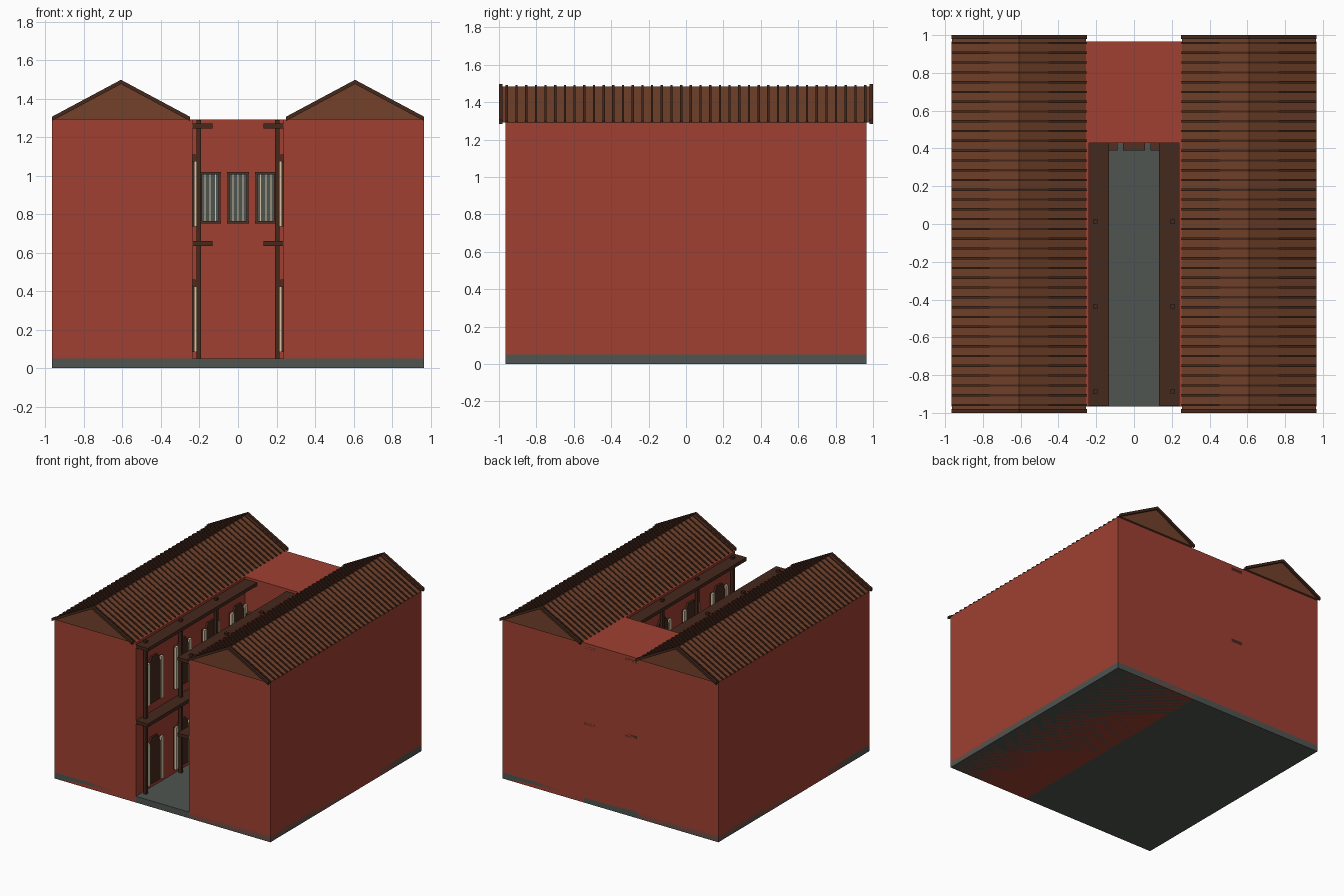
import bpy, bmesh, math

if "Cube" in bpy.data.objects:
    bpy.data.objects.remove(bpy.data.objects["Cube"])


def material(name, rgb):
    m = bpy.data.materials.new(name)
    m.diffuse_color = (*rgb, 1)
    m.use_nodes = True
    m.node_tree.nodes["Principled BSDF"].inputs["Base Color"].default_value = m.diffuse_color
    return m


RED = material("red_plaster", (0.348, 0.051, 0.031))
STONE = material("grey_stone", (0.078, 0.09, 0.082))
ROOF = material("roof_brown", (0.168, 0.053, 0.023))
WOOD = material("dark_wood", (0.06, 0.021, 0.012))
FRAME = material("window_brown", (0.085, 0.029, 0.016))
CREAM = material("cream_trim", (0.66, 0.56, 0.37))


def finish(bm, name, mat):
    bmesh.ops.recalc_face_normals(bm, faces=bm.faces)
    me = bpy.data.meshes.new(name)
    bm.to_mesh(me)
    bm.free()
    me.materials.append(mat)
    ob = bpy.data.objects.new(name, me)
    bpy.context.collection.objects.link(ob)
    return ob


def add_box(bm, x0, x1, y0, y1, z0, z1):
    vs = bmesh.ops.create_cube(bm, size=1)["verts"]
    for v in vs:
        v.co.x = x0 if v.co.x < 0 else x1
        v.co.y = y0 if v.co.y < 0 else y1
        v.co.z = z0 if v.co.z < 0 else z1


def boxes(name, mat, items):
    bm = bmesh.new()
    for b in items:
        add_box(bm, *b)
    return finish(bm, name, mat)


def add_prism(bm, ring_a, ring_b):
    """Closed solid between two matching outlines."""
    a = [bm.verts.new(p) for p in ring_a]
    b = [bm.verts.new(p) for p in ring_b]
    n = len(a)
    bm.faces.new(a)
    bm.faces.new(b[::-1])
    for i in range(n):
        bm.faces.new((a[i], b[i], b[(i + 1) % n], a[(i + 1) % n]))


def add_profile_y(bm, pts, y0, y1):
    add_prism(bm, [(x, y0, z) for x, z in pts], [(x, y1, z) for x, z in pts])


def add_profile_x(bm, pts, x0, x1):
    add_prism(bm, [(x0, y, z) for y, z in pts], [(x1, y, z) for y, z in pts])


def span(side, a, b):
    return tuple(sorted((side * a, side * b)))


W, EAVE, RIDGE = 0.965, 1.292, 1.484    # half width, eave and ridge heights
COURT, BACK = 0.237, 0.43               # courtyard half width and rear wall
CX, HALF = 0.608, 0.355                 # roof centre and half span

# ground slab and rear block
boxes("ground_slab", STONE, [(-W, W, -W, W, 0, 0.05)])
boxes("rear_block", RED, [(-0.26, 0.26, BACK, W, 0.04, EAVE)])

# rear windows: wooden surround, shutters and pale bars
frame, pane, bars = [], [], []
for cx in (-0.145, 0, 0.145):
    y0, y1 = 0.392, BACK
    for s in (-1, 1):
        frame.append((*[cx + t for t in span(s, 0.043, 0.055)], y0, y1, 0.757, 1.01))
    for z in (0.752, 1.005):
        frame.append((cx - 0.057, cx + 0.057, y0 - 0.003, y1, z, z + 0.013))
    pane.append((cx - 0.044, cx + 0.044, 0.412, y1, 0.765, 1.005))
    for k in (-0.027, 0, 0.027):
        bars.append((cx + k - 0.0025, cx + k + 0.0025, 0.406, 0.413, 0.765, 1.005))
boxes("rear_window_frames", FRAME, frame)
boxes("rear_window_shutters", STONE, pane)
boxes("rear_window_bars", CREAM, bars)

for side, label in ((-1, "left"), (1, "right")):
    # wing walls, standing on the ground around the slab
    boxes(label + "_wing_walls", RED, [(*span(side, COURT, W), -W, W, 0, EAVE)])

    # gallery decks and posts
    boxes(label + "_gallery_decks", WOOD,
          [(*span(side, 0.132, COURT), -W + 0.002, W, z, z + 0.027) for z in (0.634, 1.245)])
    boxes(label + "_gallery_posts", WOOD,
          [(*span(side, 0.193, 0.216), y - 0.0115, y + 0.0115, 0.045, 1.29)
           for y in (-0.887, -0.437, 0.013)])

    # courtyard openings on both floors: dark panel with angled head, pale jambs
    panels, jambs = bmesh.new(), bmesh.new()
    for base in (0.085, 0.735):
        for cy in (-0.745, -0.385, -0.025, 0.325):
            head = [(cy - 0.072, base), (cy + 0.072, base), (cy + 0.072, base + 0.31),
                    (cy + 0.035, base + 0.375), (cy - 0.035, base + 0.375), (cy - 0.072, base + 0.31)]
            add_profile_x(panels, head, side * 0.222, side * (COURT + 0.005))
            for s in (-1, 1):
                yy = sorted((cy + s * 0.07, cy + s * 0.1))
                add_box(jambs, *span(side, 0.212, COURT - 0.009), *yy, base, base + 0.34)
                add_box(panels, *span(side, COURT - 0.01, COURT + 0.005), *yy, base, base + 0.34)
    finish(panels, label + "_opening_panels", WOOD)
    finish(jambs, label + "_opening_jambs", CREAM)

    # gable roof body
    c = side * CX
    bm = bmesh.new()
    add_profile_y(bm, [(c - HALF, EAVE), (c + HALF, EAVE), (c, RIDGE)], -0.982, 0.982)
    finish(bm, label + "_roof", ROOF)

    def chevron(t_low, t_high):
        o = HALF + 0.004
        return [(c - o, EAVE + t_low), (c, RIDGE + t_low), (c + o, EAVE + t_low),
                (c + o, EAVE + t_high), (c, RIDGE + t_high), (c - o, EAVE + t_high)]

    # raised tile ribs running down both slopes
    bm = bmesh.new()
    count = 38
    for i in range(count):
        y = -0.958 + i * 1.916 / (count - 1)
        add_profile_y(bm, chevron(-0.004, 0.007), y - 0.006, y + 0.006)
    finish(bm, label + "_roof_ribs", WOOD)

    # verge boards at both gable ends
    bm = bmesh.new()
    for y0, y1 in ((-1.0, -0.98), (0.98, 1.0)):
        add_profile_y(bm, chevron(-0.008, 0.014), y0, y1)
    finish(bm, label + "_verge_boards", WOOD)
